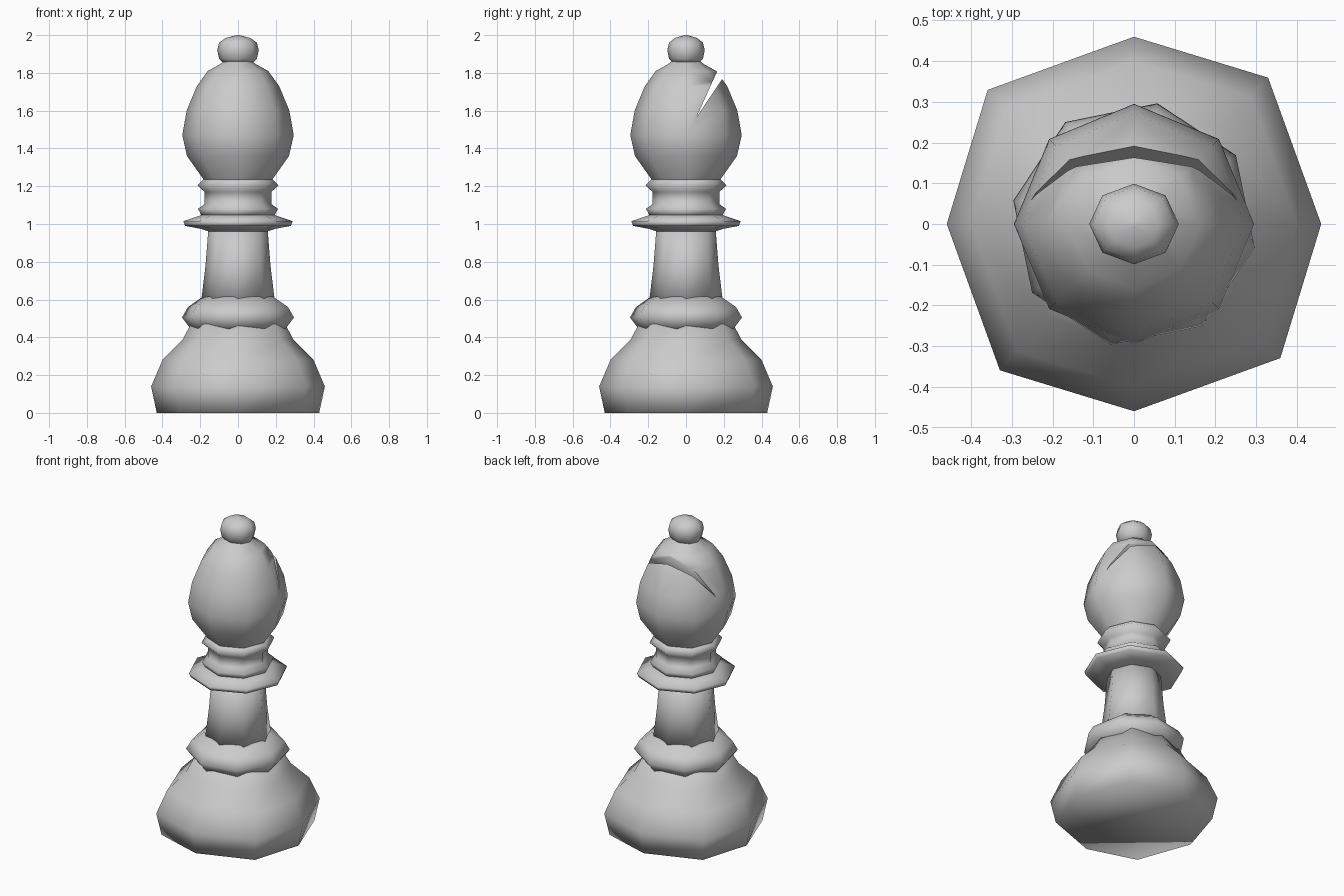
import bpy, bmesh, math

cube = bpy.data.objects.get("Cube")
if cube:
    bpy.data.objects.remove(cube, do_unlink=True)

SIDES = 8
grey = bpy.data.materials.new("pale_grey")
grey.use_nodes = True
colour = (0.6, 0.6, 0.6, 1)
grey.diffuse_color = colour
grey.node_tree.nodes["Principled BSDF"].inputs["Base Color"].default_value = colour


def make_object(name, bm):
    bmesh.ops.recalc_face_normals(bm, faces=bm.faces)
    mesh = bpy.data.meshes.new(name)
    bm.to_mesh(mesh)
    bm.free()
    mesh.materials.append(grey)
    obj = bpy.data.objects.new(name, mesh)
    bpy.context.collection.objects.link(obj)
    return obj


def smooth(obj, degrees):
    bpy.ops.object.select_all(action='DESELECT')
    obj.select_set(True)
    bpy.context.view_layer.objects.active = obj
    bpy.ops.object.shade_smooth_by_angle(angle=math.radians(degrees))


def turned(name, profile, turn=0, swell=1.0, skew=0, depth=1.0, sharp=180):
    """Eight-sided turned part from (radius, height) pairs, capped at both ends."""
    bm = bmesh.new()
    rings = []
    for radius, z in profile:
        ring = []
        for i in range(SIDES):
            odd = i % 2
            a = math.radians(turn + i * 360 / SIDES + odd * skew)
            r = radius * (swell if odd else 1)
            ring.append(bm.verts.new((r * math.cos(a), depth * r * math.sin(a), z)))
        rings.append(ring)
    for low, high in zip(rings, rings[1:]):
        for i in range(SIDES):
            j = (i + 1) % SIDES
            bm.faces.new((low[i], low[j], high[j], high[i]))
    bm.faces.new(rings[0][::-1])
    bm.faces.new(rings[-1])
    obj = make_object(name, bm)
    smooth(obj, sharp)
    return obj


# Foot and the twisted ring above it
turned("base", [(.43, 0), (.46, .14), (.40, .28), (.295, .385), (.25, .47)],
       swell=1.06, skew=2.5)
turned("base_ring", [(.25, .44), (.268, .46), (.302, .505), (.27, .56), (.19, .615)],
       turn=-11)

# Stem, wide collar and neck
turned("stem", [(.195, .59), (.172, .78), (.157, .97)])
turned("collar", [(.155, .96), (.2, .975), (.28, .99), (.29, 1.015), (.2, 1.045), (.17, 1.06)])
turned("neck", [(.19, 1.04), (.212, 1.08), (.177, 1.105), (.177, 1.17),
                (.215, 1.205), (.18, 1.24)])

# Head with a slanted slot cut through its back
head = turned("head", [(.175, 1.22), (.185, 1.24), (.27, 1.36), (.295, 1.47), (.272, 1.6),
                       (.218, 1.73), (.16, 1.81), (.085, 1.852), (.07, 1.87)])
bm = bmesh.new()
slot = [(.055, 1.565), (.245, 1.985), (.315, 1.95)]
left, right = [[bm.verts.new((x, y, z)) for y, z in slot] for x in (.5, -.5)]
bm.faces.new(left)
bm.faces.new(right)
for i in range(3):
    j = (i + 1) % 3
    bm.faces.new((left[i], left[j], right[j], right[i]))
cutter = make_object("slot_cutter", bm)
cut = head.modifiers.new("slot", 'BOOLEAN')
cut.operation = 'DIFFERENCE'
cut.object = cutter
cut.solver = 'EXACT'
bpy.context.view_layer.objects.active = head
bpy.ops.object.modifier_apply(modifier=cut.name)
bpy.data.objects.remove(cutter, do_unlink=True)
smooth(head, 70)

# Small ball on top
turned("finial", [(.075, 1.85), (.1, 1.875), (.11, 1.92), (.1, 1.96), (.065, 1.985), (.008, 2.0)],
       depth=.9)
